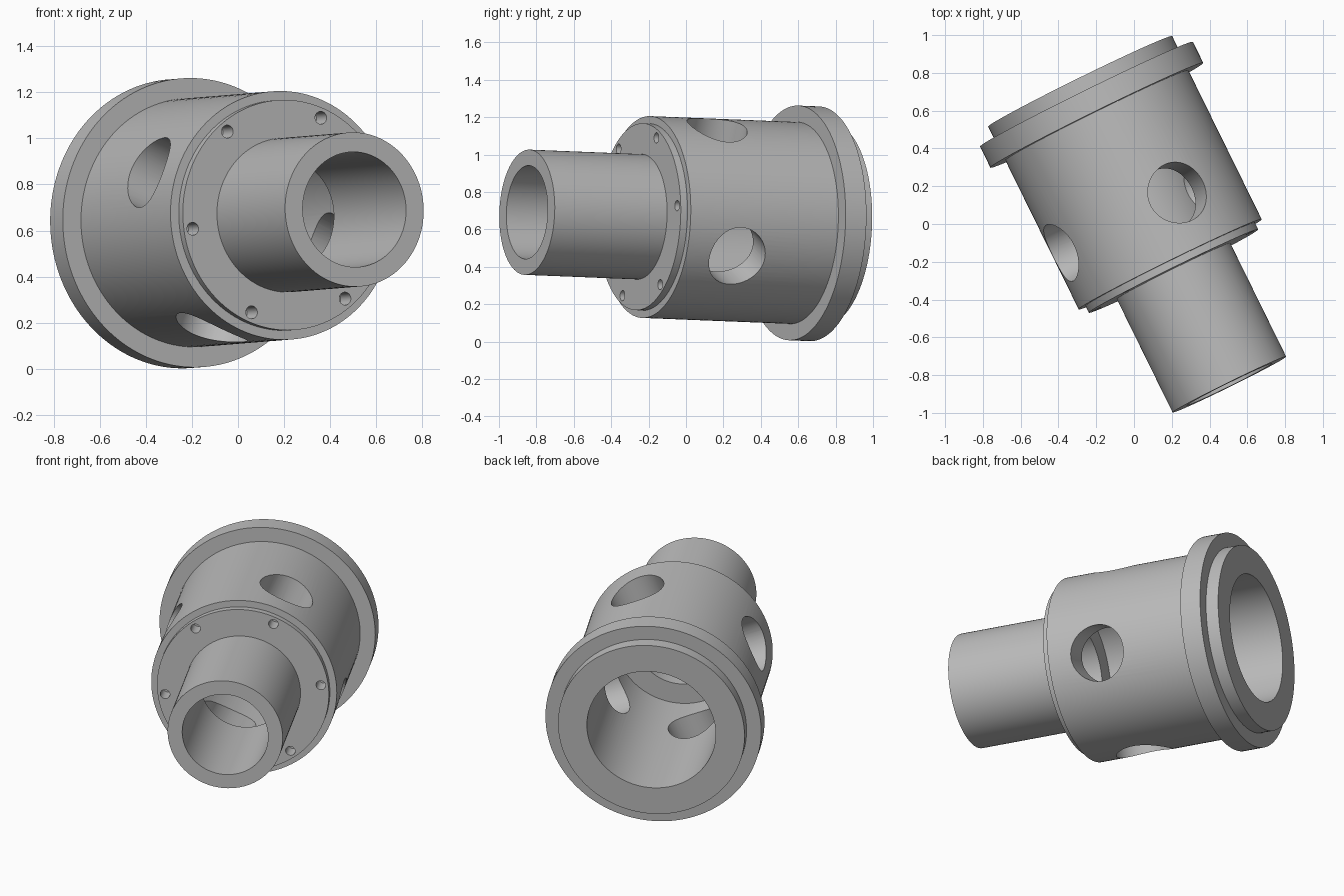
import bpy, bmesh, math
from mathutils import Matrix, Vector

if "Cube" in bpy.data.objects:
    bpy.data.objects.remove(bpy.data.objects["Cube"])

SEG = 128

# Axis frame: local z runs from the rear face to the nozzle tip
axis = Vector((0.4416, -0.8972, 0.036)).normalized()
side = Vector((-axis.y, axis.x, 0)).normalized()
up = axis.cross(side)
frame = Matrix((side, up, axis)).transposed().to_4x4()
frame.translation = Vector((-0.285, 0.755, 0.627))

metal = bpy.data.materials.new("grey metal")
metal.diffuse_color = (0.5, 0.5, 0.5, 1)
metal.use_nodes = True
metal.node_tree.nodes["Principled BSDF"].inputs["Base Color"].default_value = metal.diffuse_color


def make_object(name, bm):
    bmesh.ops.recalc_face_normals(bm, faces=bm.faces)
    mesh = bpy.data.meshes.new(name)
    bm.to_mesh(mesh)
    bm.free()
    ob = bpy.data.objects.new(name, mesh)
    bpy.context.collection.objects.link(ob)
    ob.matrix_world = frame
    mesh.materials.append(metal)
    return ob


def lathe(name, profile):
    """Revolve a closed (radius, distance) profile around local z."""
    bm = bmesh.new()
    rings = [[bm.verts.new((r * math.cos(2 * math.pi * i / SEG),
                            r * math.sin(2 * math.pi * i / SEG), t))
              for i in range(SEG)] for r, t in profile]
    for k, ring in enumerate(rings):
        nxt = rings[(k + 1) % len(rings)]
        for i in range(SEG):
            j = (i + 1) % SEG
            bm.faces.new((ring[i], ring[j], nxt[j], nxt[i]))
    return make_object(name, bm)


def add_cylinder(bm, centre, direction, radius, depth, seg):
    rot = Vector(direction).to_track_quat('Z', 'Y').to_matrix().to_4x4()
    bmesh.ops.create_cone(bm, cap_ends=True, segments=seg, radius1=radius,
                          radius2=radius, depth=depth,
                          matrix=Matrix.Translation(centre) @ rot)


# Flanged sleeve with stepped bore and nozzle tube
housing = lathe("flanged_housing", [
    (0.375, 0.0), (0.543, 0.0), (0.543, 0.076), (0.628, 0.076),
    (0.628, 0.20), (0.54, 0.20), (0.54, 1.08), (0.50, 1.08),
    (0.50, 1.12), (0.335, 1.12), (0.335, 1.79), (0.25, 1.79),
    (0.25, 1.08), (0.375, 1.08)])

# Cutters: four radial ports and six bolt holes on the front shoulder
bm = bmesh.new()
for k in range(4):
    a = math.radians(22.5 + 90 * k)
    d = Vector((math.sin(a), math.cos(a), 0))
    add_cylinder(bm, d * 0.48 + Vector((0, 0, 0.775)), d, 0.164, 0.4, 64)
for k in range(6):
    a = math.radians(22.5 + 60 * k)
    c = Vector((0.457 * math.sin(a), 0.457 * math.cos(a), 1.12))
    add_cylinder(bm, c, (0, 0, 1), 0.028, 0.2, 24)
cutter = make_object("hole_cutter", bm)
cutter.hide_render = True

cut = housing.modifiers.new("holes", 'BOOLEAN')
cut.operation = 'DIFFERENCE'
cut.solver = 'EXACT'
cut.object = cutter

bpy.context.view_layer.objects.active = housing
for ob in bpy.context.selected_objects:
    ob.select_set(False)
housing.select_set(True)
bpy.ops.object.modifier_apply(modifier="holes")
bpy.data.objects.remove(cutter, do_unlink=True)
bpy.ops.object.shade_smooth_by_angle(angle=math.radians(30))
